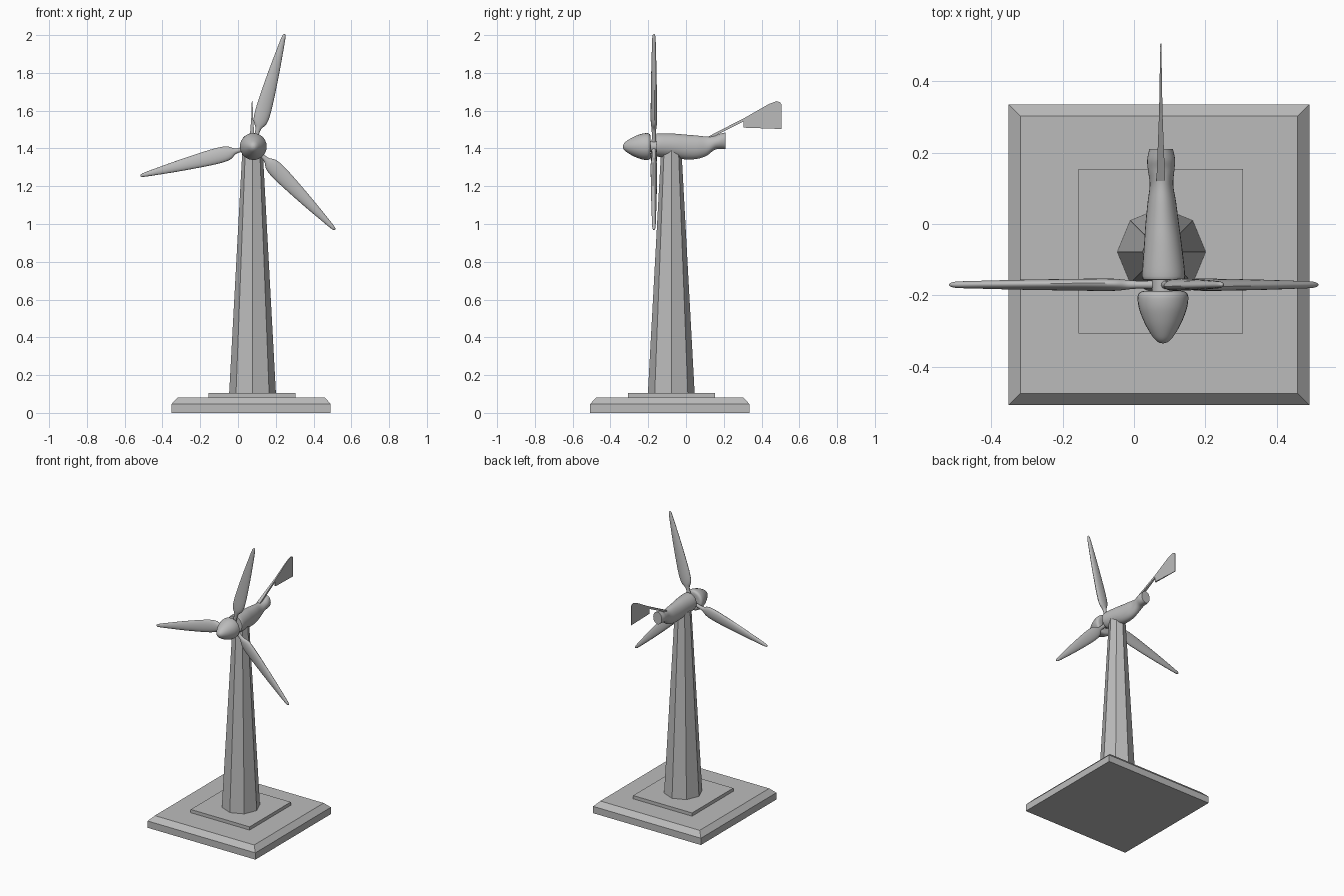
import bpy
import bmesh
from math import sin, cos, pi, radians
from mathutils import Matrix, Vector

if "Cube" in bpy.data.objects:
    bpy.data.objects.remove(bpy.data.objects["Cube"], do_unlink=True)

GREY = (0.5, 0.5, 0.5, 1)
grey = bpy.data.materials.new("plain grey")
grey.diffuse_color = GREY
grey.use_nodes = True
grey.node_tree.nodes["Principled BSDF"].inputs["Base Color"].default_value = GREY


def loft(name, rings, smooth=True):
    """Skin a closed, capped surface through rings of equal point count."""
    bm = bmesh.new()
    loops = [[bm.verts.new(p) for p in ring] for ring in rings]
    for a, b in zip(loops, loops[1:]):
        for i in range(len(a)):
            j = (i + 1) % len(a)
            bm.faces.new((a[i], a[j], b[j], b[i]))
    bm.faces.new(loops[0])
    bm.faces.new(loops[-1])
    bmesh.ops.recalc_face_normals(bm, faces=bm.faces[:])
    mesh = bpy.data.meshes.new(name)
    bm.to_mesh(mesh)
    bm.free()
    mesh.materials.append(grey)
    obj = bpy.data.objects.new(name, mesh)
    bpy.context.collection.objects.link(obj)
    if smooth:
        bpy.ops.object.select_all(action="DESELECT")
        obj.select_set(True)
        bpy.context.view_layer.objects.active = obj
        bpy.ops.object.shade_smooth_by_angle(angle=radians(40))
    return obj


def circle(n, start=0.0):
    return [(cos(start + 2 * pi * i / n), sin(start + 2 * pi * i / n)) for i in range(n)]


def curve_through(rows, steps=5):
    """Catmull-Rom refinement of rows of numbers."""
    rows = [Vector(r) for r in rows]
    pts = [rows[0]] + rows + [rows[-1]]
    out = []
    for a, b, c, d in zip(pts, pts[1:], pts[2:], pts[3:]):
        for k in range(steps):
            t = k / steps
            out.append(0.5 * (2 * b + (c - a) * t + (2 * a - 5 * b + 4 * c - d) * t * t
                              + (3 * b - a - 3 * c + d) * t ** 3))
    return out + [rows[-1]]


def upright(name, center, levels, sides, start):
    """Flat-sided column from (radius, height) levels."""
    cx, cy = center
    loft(name, [[(cx + r * u, cy + r * v, z) for u, v in circle(sides, start)]
                for r, z in levels], smooth=False)


# Stepped base and octagonal tower
diag = 2 ** 0.5
upright("base_slab", (0.07, -0.086),
        [(0.421 * diag, 0), (0.421 * diag, 0.048), (0.388 * diag, 0.082)], 4, pi / 4)
upright("base_step", (0.075, -0.076), [(0.23 * diag, 0.07), (0.23 * diag, 0.105)], 4, pi / 4)
upright("tower", (0.077, -0.078), [(0.124, 0.1), (0.054, 1.39)], 8, 0)

# Nacelle body: y, centre x, half width, bottom z, top z
body = curve_through([
    (-0.156, 0.083, 0.05, 1.366, 1.472), (-0.146, 0.083, 0.06, 1.356, 1.48),
    (-0.06, 0.081, 0.053, 1.35, 1.478), (0, 0.079, 0.047, 1.342, 1.473),
    (0.06, 0.078, 0.04, 1.345, 1.468), (0.11, 0.077, 0.033, 1.362, 1.463),
    (0.15, 0.076, 0.037, 1.392, 1.467), (0.18, 0.076, 0.039, 1.397, 1.478),
    (0.21, 0.076, 0.033, 1.397, 1.484)])
loft("nacelle", [[(cx + w * u, y, (lo + hi) / 2 + (hi - lo) / 2 * v) for u, v in circle(28)]
                 for y, cx, w, lo, hi in body])

# Nose cone and shaft
HUB = Vector((0.081, -0.17, 1.41))


def turned(name, profile):
    loft(name, [[(HUB.x + r * u, y, HUB.z + r * v) for u, v in circle(28)] for y, r in profile])


turned("nose_cone", curve_through([
    (-0.334, 0.002), (-0.33, 0.014), (-0.315, 0.029), (-0.28, 0.05), (-0.24, 0.066),
    (-0.21, 0.071), (-0.195, 0.068), (-0.188, 0.056), (-0.188, 0.03)]))
turned("rotor_shaft", [(-0.2, 0.03), (-0.14, 0.03)])

# Three blades: distance from hub, half chord, half thickness
blade = curve_through([
    (0.01, 0.013, 0.012), (0.07, 0.012, 0.011), (0.1, 0.016, 0.013), (0.13, 0.034, 0.016),
    (0.17, 0.041, 0.017), (0.25, 0.04, 0.016), (0.4, 0.03, 0.014), (0.53, 0.018, 0.011),
    (0.595, 0.011, 0.009), (0.614, 0.006, 0.005), (0.618, 0.001, 0.001)])
pitch = Matrix.Rotation(radians(6), 4, "Z")
for n in range(3):
    turn = Matrix.Translation(HUB) @ Matrix.Rotation(radians(15.5 + 120 * n), 4, "Y") @ pitch
    loft(f"blade_{n + 1}", [[turn @ Vector((c * u, t * v, r)) for u, v in circle(20)]
                            for r, c, t in blade])


# Tail boom and vane, thinning toward the back
def tail_plate(name, outline):
    def half(y):
        return 0.012 - 0.04 * (y - 0.125) if y < 0.3 else 0.005 - 0.017 * (y - 0.3)
    loft(name, [[(0.075 + s * half(y), y, z) for y, z in outline] for s in (-1, 1)], smooth=False)


tail_plate("tail_boom", [(0.12, 1.445), (0.17, 1.475), (0.31, 1.545), (0.31, 1.562), (0.12, 1.464)])
tail_plate("tail_vane", [(0.305, 1.51), (0.505, 1.503), (0.505, 1.635), (0.497, 1.645),
                         (0.48, 1.65), (0.44, 1.636), (0.305, 1.559)])
